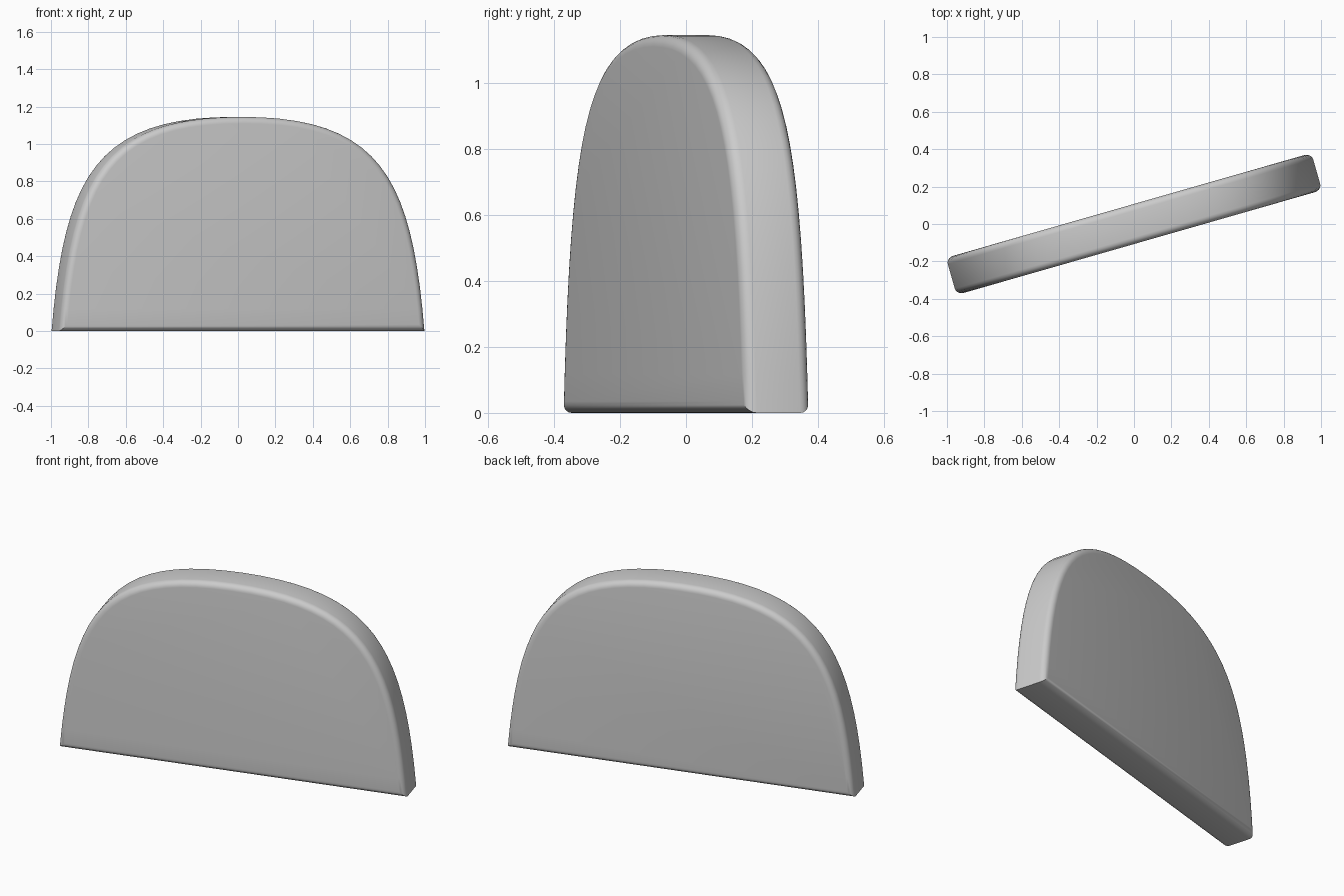
import bpy, bmesh, math
from mathutils import Vector, Matrix
from mathutils.geometry import interpolate_bezier

if "Cube" in bpy.data.objects:
    bpy.data.objects.remove(bpy.data.objects["Cube"])

THICK, ANGLE, RADIUS = 0.206, math.radians(16), 0.035

# half outline of the dome, from bottom corner to top centre, then mirrored
half = interpolate_bezier(Vector((1.016, 0, 0)), Vector((0.945, 0.83, 0)),
                          Vector((0.765, 1.145, 0)), Vector((0, 1.145, 0)), 21)
right = [(p.x, p.y) for p in half]
outline = right + [(-x, z) for x, z in reversed(right[:-1])]

# slab extruded from the outline
bm = bmesh.new()
face = bm.faces.new([bm.verts.new((x, -THICK / 2, z)) for x, z in outline])
ext = bmesh.ops.extrude_face_region(bm, geom=[face])
verts = [g for g in ext["geom"] if isinstance(g, bmesh.types.BMVert)]
bmesh.ops.translate(bm, verts=verts, vec=(0, THICK, 0))
bmesh.ops.recalc_face_normals(bm, faces=bm.faces)

# round the front and back rims, keeping the bottom corners crisp
rims = [e for e in bm.edges if abs(e.verts[0].co.y - e.verts[1].co.y) < 1e-5]
bmesh.ops.bevel(bm, geom=rims, offset=RADIUS, offset_type='OFFSET', segments=5,
                profile=0.5, affect='EDGES', clamp_overlap=True)
bmesh.ops.rotate(bm, verts=bm.verts, cent=(0, 0, 0),
                 matrix=Matrix.Rotation(ANGLE, 3, 'Z'))

mesh = bpy.data.meshes.new("rounded_slab")
bm.to_mesh(mesh)
bm.free()
slab = bpy.data.objects.new("rounded_slab", mesh)
bpy.context.collection.objects.link(slab)
bpy.context.view_layer.objects.active = slab
slab.select_set(True)
bpy.ops.object.shade_smooth_by_angle(angle=math.radians(35))
